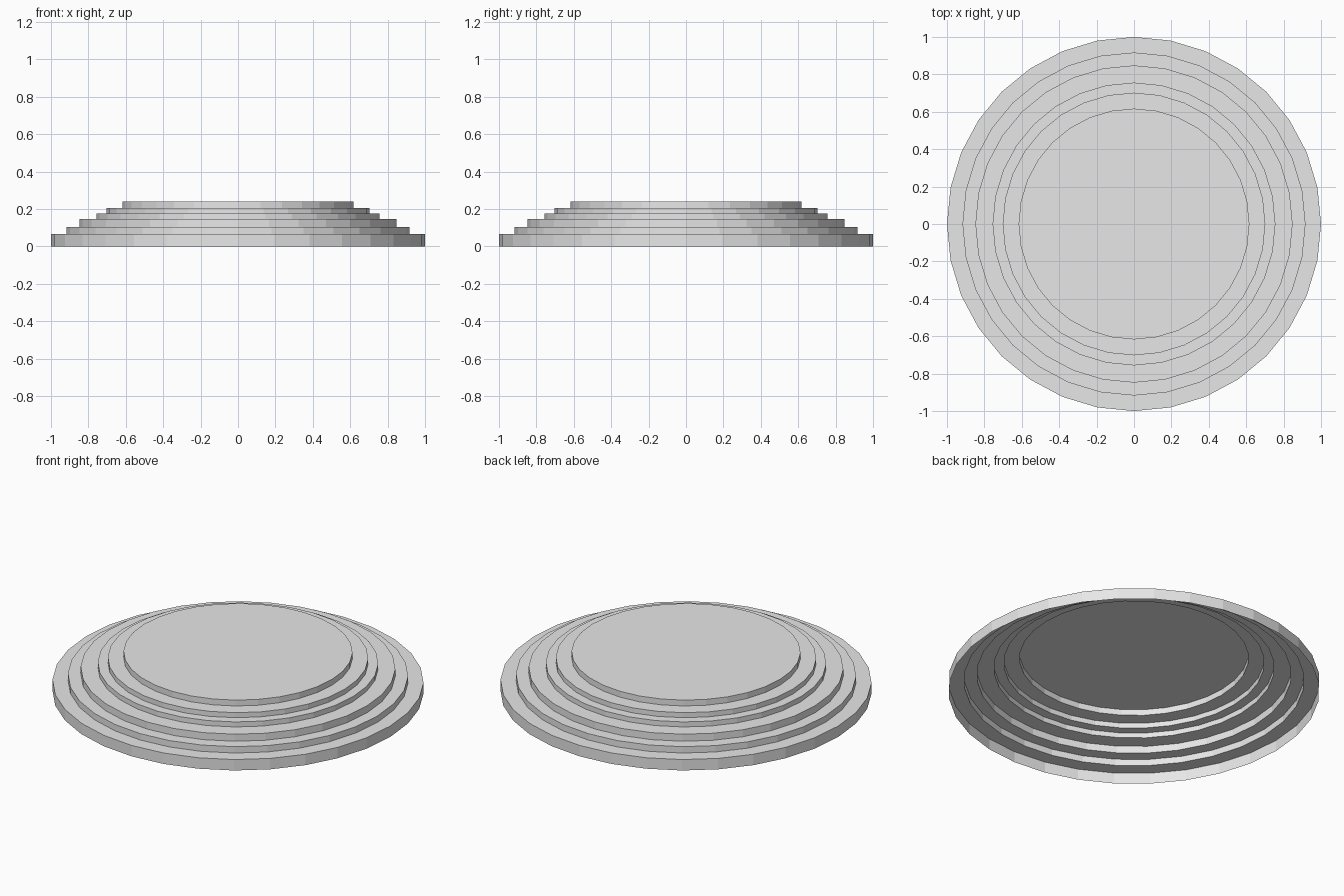
import bpy
import bmesh
from math import cos, sin, tau

cube = bpy.data.objects.get("Cube")
if cube:
    bpy.data.objects.remove(cube, do_unlink=True)

SIDES = 32
# Radius and top height of each step, from the ground up
STEPS = [(1.0, 0.065), (0.917, 0.103), (0.848, 0.145),
         (0.756, 0.175), (0.702, 0.205), (0.617, 0.24)]

grey = bpy.data.materials.new("light grey")
grey.use_nodes = True
colour = (0.8, 0.8, 0.8, 1)
grey.diffuse_color = colour
grey.node_tree.nodes["Principled BSDF"].inputs["Base Color"].default_value = colour


def ring(bm, radius, z):
    angles = [tau * i / SIDES for i in range(SIDES)]
    return [bm.verts.new((radius * cos(a), radius * sin(a), z)) for a in angles]


def bridge(bm, lower, upper):
    for i in range(SIDES):
        j = (i + 1) % SIDES
        bm.faces.new((lower[i], lower[j], upper[j], upper[i]))


# Stepped round platform: a thin shell, open underneath
bm = bmesh.new()
previous = None
base = 0
for radius, top in STEPS:
    foot = ring(bm, radius, base)
    rim = ring(bm, radius, top)
    if previous:
        bridge(bm, previous, foot)   # flat tread
    bridge(bm, foot, rim)            # upright riser
    previous, base = rim, top
bm.faces.new(previous)               # top disc

mesh = bpy.data.meshes.new("stepped_platform")
bm.to_mesh(mesh)
bm.free()
mesh.materials.append(grey)
platform = bpy.data.objects.new("stepped_platform", mesh)
bpy.context.collection.objects.link(platform)
